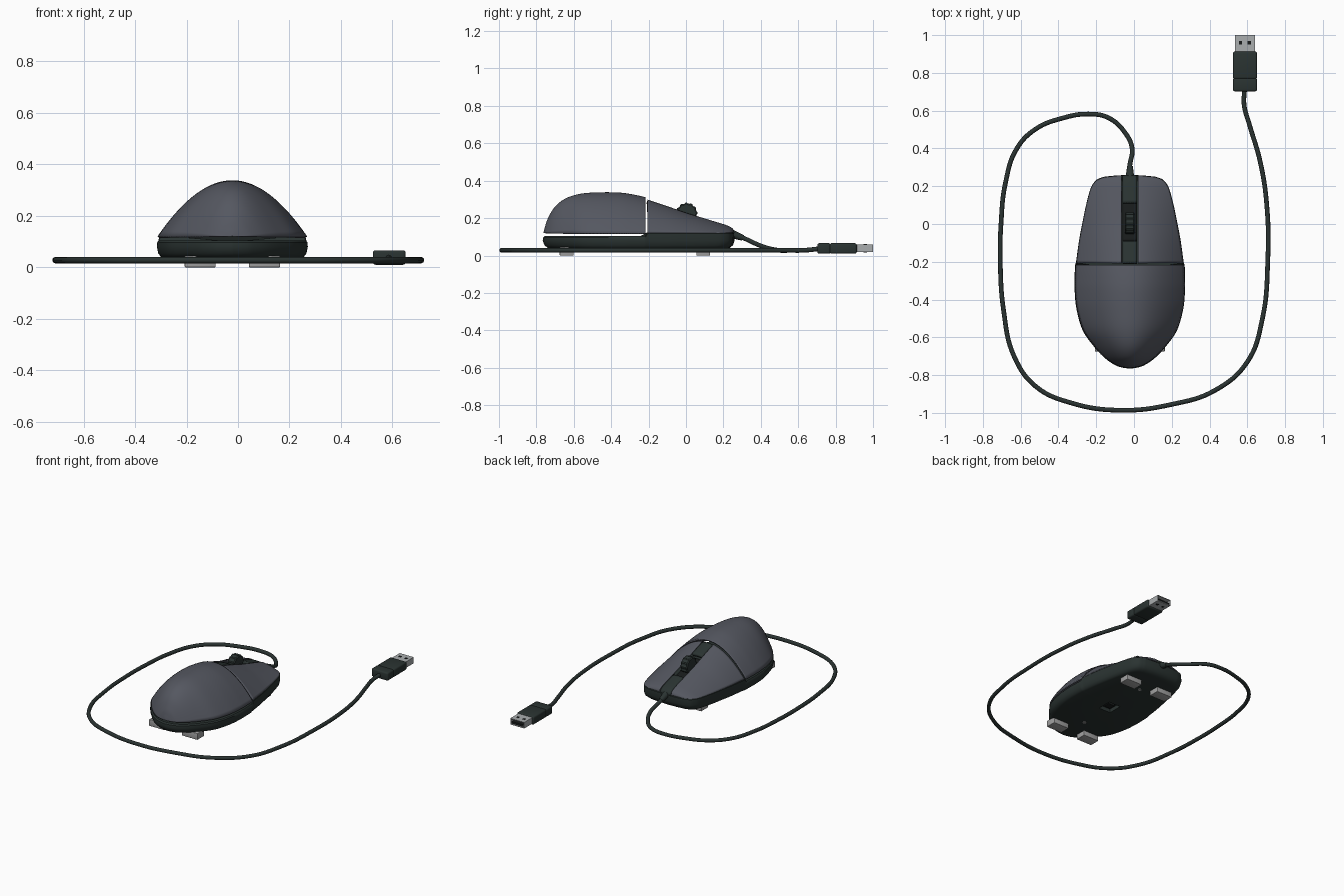
import bpy, bmesh, math
from mathutils import Vector

if "Cube" in bpy.data.objects:
    bpy.data.objects.remove(bpy.data.objects["Cube"])

CX = -0.022   # centre line of the mouse body


def material(name, rgb):
    m = bpy.data.materials.new(name)
    m.diffuse_color = (*rgb, 1)
    m.use_nodes = True
    m.node_tree.nodes["Principled BSDF"].inputs["Base Color"].default_value = m.diffuse_color
    return m


GREY = material("shell grey", (0.09, 0.096, 0.118))
DARK = material("dark rubber", (0.023, 0.033, 0.031))
BLACK = material("black", (0.009, 0.011, 0.011))
FOOT = material("foot grey", (0.36, 0.36, 0.36))
METAL = material("plug metal", (0.40, 0.42, 0.43))


def add(name, bm, mat, smooth=True):
    me = bpy.data.meshes.new(name)
    bm.to_mesh(me)
    bm.free()
    ob = bpy.data.objects.new(name, me)
    bpy.context.collection.objects.link(ob)
    me.materials.append(mat)
    if smooth:
        bpy.ops.object.select_all(action='DESELECT')
        ob.select_set(True)
        bpy.context.view_layer.objects.active = ob
        bpy.ops.object.shade_smooth_by_angle(angle=math.radians(35))
    return ob


def box(name, lo, hi, mat, bevel=0.0):
    bm = bmesh.new()
    bmesh.ops.create_cube(bm, size=1)
    for v in bm.verts:
        v.co = [(a + b) / 2 + c * (b - a) for a, b, c in zip(lo, hi, v.co)]
    if bevel:
        bmesh.ops.bevel(bm, geom=bm.edges[:], offset=bevel, segments=3,
                        profile=0.5, affect='EDGES')
    return add(name, bm, mat, bool(bevel))


def smooth_path(pts, n=6):
    """Catmull-Rom curve through the points."""
    p = [Vector(q) for q in pts]
    p = [p[0]] + p + [p[-1]]
    out = []
    for a, b, c, d in zip(p, p[1:], p[2:], p[3:]):
        for k in range(n):
            t = k / n
            out.append(0.5 * (2 * b + (c - a) * t + (2 * a - 5 * b + 4 * c - d) * t * t
                              + (3 * b - a - 3 * c + d) * t ** 3))
    return out + [p[-1]]


# Body stations: y, half width, top height
REAR = smooth_path([(-.762, 0, .122), (-.755, .045, .15), (-.74, .083, .195), (-.703, .135, .258),
                    (-.644, .19, .305), (-.56, .248, .331), (-.45, .28, .338), (-.35, .29, .336),
                    (-.28, .29, .326), (-.217, .288, .312)])
FRONT = smooth_path([(-.205, .283, .303), (-.09, .267, .264), (0, .25, .232), (.08, .234, .206),
                     (.16, .214, .18), (.2, .199, .167), (.23, .175, .153), (.243, .145, .14),
                     (.247, .13, .126)])


def shell(name, rows, span, z0, mat, drop=0.0, thick=0.01, n=24, bulge=0.0):
    """Arched sheet over the stations, from span(w)[0] to span(w)[1] in x."""
    bm = bmesh.new()
    grid = []
    for y, w, zt in rows:
        lo, hi = span(w)
        line = []
        for j in range(n + 1):
            x = lo + (hi - lo) * j / n
            t = x / w if w > 1e-6 else 0
            f = 1 - t * t
            line.append(bm.verts.new((CX + x, y + bulge * f * max(0, y) / .25,
                                      z0 + (zt - z0) * f - drop)))
        grid.append(line)
    for a, b in zip(grid, grid[1:]):
        for j in range(n):
            bm.faces.new((a[j], a[j + 1], b[j + 1], b[j]))
    bmesh.ops.remove_doubles(bm, verts=bm.verts[:], dist=1e-5)
    ob = add(name, bm, mat)
    s = ob.modifiers.new("thickness", 'SOLIDIFY')
    s.thickness, s.offset = thick, -1
    return ob


# Palm shell and the two buttons
shell("palm_shell", REAR, lambda w: (-w, w), .12, GREY, n=40)
shell("left_button", FRONT, lambda w: (-w, -.044), .123, GREY, bulge=.012)
shell("right_button", FRONT, lambda w: (.044, w), .123, GREY, bulge=.012)

# Dark centre strip: two raised pieces and a sunken slot for the wheel
strip = lambda w: (-.039, .039)
for name, y0, y1, drop in (("rear_strip", -1, -.09, .004), ("wheel_slot", -.1, .11, .03),
                           ("front_strip", .1, 1, .004)):
    shell(name, [r for r in FRONT if y0 <= r[0] <= y1], strip, .123,
          BLACK if name == "wheel_slot" else DARK, drop, .02, 6, .012)

# Scroll wheel with ridged tread
bm = bmesh.new()
N = 48
rings = []
for x, k in ((-.026, .88), (-.02, 1), (.02, 1), (.026, .88)):
    rings.append([])
    for i in range(N):
        a = 2 * math.pi * i / N
        r = k * (.058 if i % 4 < 2 else .053)
        rings[-1].append(bm.verts.new((CX + x, .004 + r * math.cos(a), .225 + r * math.sin(a))))
for a, b in zip(rings, rings[1:]):
    for i in range(N):
        bm.faces.new((a[i], a[(i + 1) % N], b[(i + 1) % N], b[i]))
bm.faces.new(rings[0])
bm.faces.new(rings[-1])
bmesh.ops.recalc_face_normals(bm, faces=bm.faces[:])
add("scroll_wheel", bm, DARK)

# Base tray: stacked outlines, higher under the buttons
half = [(r[1], r[0]) for r in REAR + FRONT] + [(.07, .253), (0, .256)]
outline = half + [(-x, y) for x, y in half[-2:0:-1]]
bm = bmesh.new()
rings = []
for z, k in ((.034, .91), (.04, .955), (.055, .99), (.08, 1.008), (.097, 1.004), (.104, .985)):
    top = z > .09
    rings.append([bm.verts.new((CX + x * k, -.25 + (y + .25) * k,
                                z + (.021 if top and y > -.21 else 0)))
                  for x, y in outline])
M = len(outline)
for a, b in zip(rings, rings[1:]):
    for i in range(M):
        bm.faces.new((a[i], a[(i + 1) % M], b[(i + 1) % M], b[i]))
for ring, z in ((rings[0], .034), (rings[-1], .1)):
    c = bm.verts.new((CX, -.25, z))
    for i in range(M):
        bm.faces.new((ring[i], ring[(i + 1) % M], c))
bmesh.ops.recalc_face_normals(bm, faces=bm.faces[:])
base = add("base_tray", bm, DARK)

# Sensor recess cut into the underside
cutter = box("sensor_cutter", (CX - .045, -.32, .0), (CX + .045, -.22, .06), BLACK)
cutter.hide_render = True
cutter.hide_viewport = True
cut = base.modifiers.new("sensor recess", 'BOOLEAN')
cut.operation, cut.object = 'DIFFERENCE', cutter
box("sensor_lens", (CX - .025, -.295, .045), (CX + .025, -.25, .065), BLACK)

# Four feet
for side in (-1, 1):
    for y in (-.638, .092):
        x = CX + side * .125
        box("foot", (x - .06, y - .037, 0), (x + .06, y + .037, .045), FOOT, .004)


def cone(name, a, b, r1, r2, mat):
    a, b = Vector(a), Vector(b)
    bm = bmesh.new()
    bmesh.ops.create_cone(bm, cap_ends=True, segments=20, radius1=r1, radius2=r2,
                          depth=(b - a).length)
    q = (b - a).to_track_quat('Z', 'Y')
    for v in bm.verts:
        v.co = (a + b) / 2 + q @ v.co
    return add(name, bm, mat)


# Screws below and cable sleeve in front
for y in (-.52, .03):
    cone("screw", (CX, y, .04), (CX, y, .031), .012, .012, FOOT)
cone("cable_sleeve", (CX, .235, .119), (CX + .001, .305, .094), .025, .015, DARK)

# Cable
path = [(-.022, .25, .113), (-.022, .31, .092), (-.01, .40, .052), (-.045, .48, .03), (-.135, .562),
        (-.24, .582), (-.38, .56), (-.52, .503), (-.62, .4), (-.68, .22), (-.704, 0), (-.708, -.2),
        (-.69, -.46), (-.635, -.7), (-.52, -.86), (-.33, -.948), (-.07, -.986), (.2, -.955),
        (.43, -.88), (.6, -.73), (.68, -.5), (.708, -.2), (.703, .1), (.668, .33), (.61, .53),
        (.583, .63), (.586, .72, .037)]
cu = bpy.data.curves.new("cable", 'CURVE')
cu.dimensions = '3D'
cu.bevel_depth, cu.bevel_resolution, cu.resolution_u = .0125, 3, 8
sp = cu.splines.new('BEZIER')
sp.bezier_points.add(len(path) - 1)
for bp, p in zip(sp.bezier_points, path):
    bp.co = p if len(p) == 3 else (*p, .028)
    bp.handle_left_type = bp.handle_right_type = 'AUTO'
cu.materials.append(DARK)
bpy.context.collection.objects.link(bpy.data.objects.new("cable", cu))

# Plug grip in two pieces
box("plug_grip_rear", (.524, .702, .01), (.651, .773, .066), DARK, .01)
box("plug_grip_front", (.524, .768, .01), (.651, .913, .066), DARK, .01)

# Hollow metal plug with tongue and latch holes
plug = box("plug_shell", (.534, .9, .018), (.64, 1.0, .06), METAL)
bm = bmesh.new()
bm.from_mesh(plug.data)
end = max(bm.faces, key=lambda f: f.calc_center_median().y)
bmesh.ops.inset_region(bm, faces=[end], thickness=.005)
inner = bmesh.ops.extrude_discrete_faces(bm, faces=[end])["faces"]
bmesh.ops.translate(bm, verts=inner[0].verts[:], vec=(0, -.07, 0))
bm.to_mesh(plug.data)
bm.free()
box("plug_tongue", (.541, .92, .024), (.633, .994, .038), BLACK)
for x in (.564, .61):
    for z in (.018, .06):
        box("latch_hole", (x - .009, .95, z - .001), (x + .009, .968, z + .001), BLACK)
